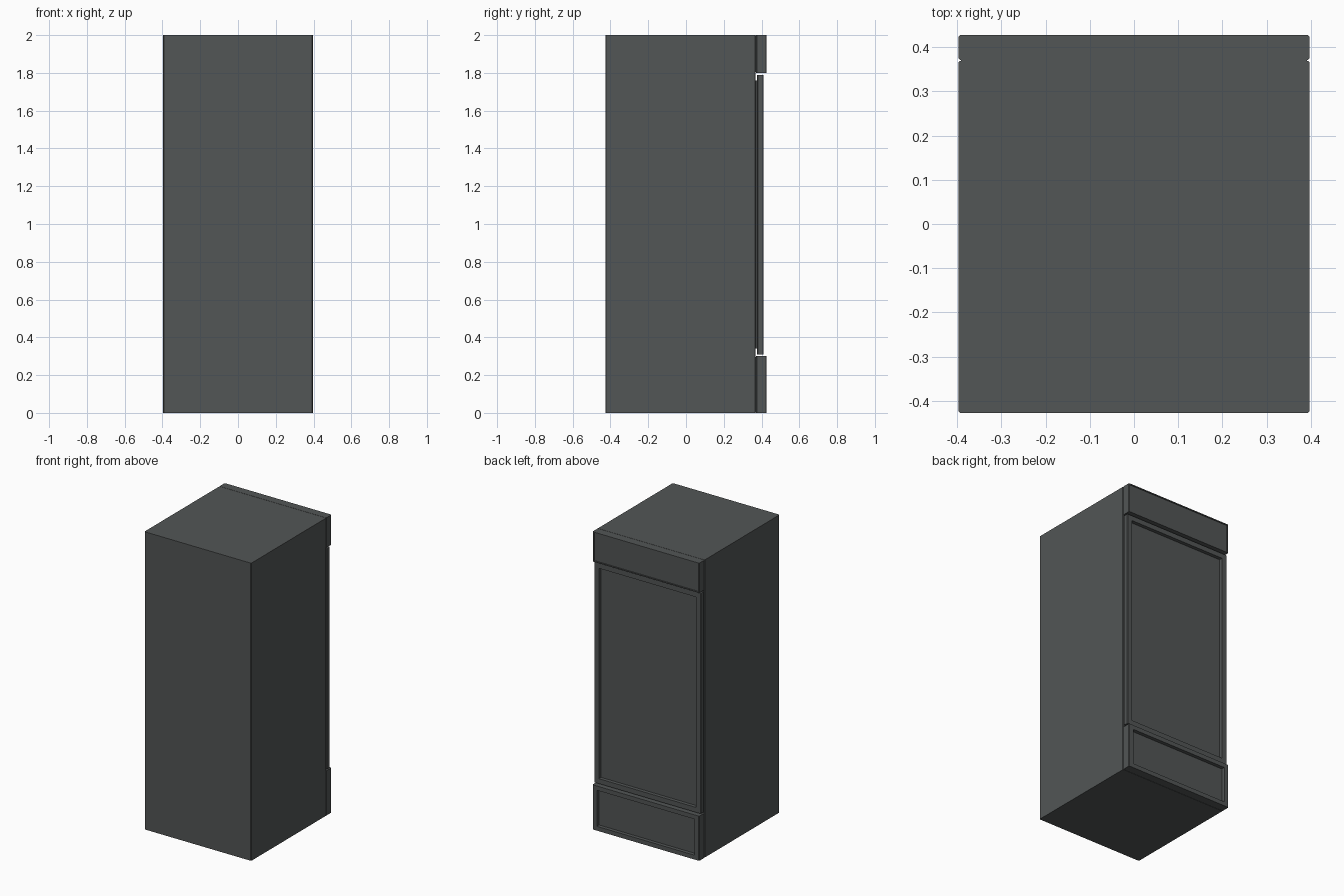
import bpy
import bmesh

if "Cube" in bpy.data.objects:
    bpy.data.objects.remove(bpy.data.objects["Cube"])

# Single dark grey paint
paint = bpy.data.materials.new("dark_grey_paint")
paint.diffuse_color = (0.085, 0.092, 0.092, 1)
paint.use_nodes = True
paint.node_tree.nodes["Principled BSDF"].inputs["Base Color"].default_value = paint.diffuse_color

W = 0.397        # half width of the cabinet
BACK = 0.427     # outermost depth of the panelled side


def box(name, half_w, y, z, chamfer=0.0, panel=None):
    """Box with chamfered upright edges and an optional recessed panel on its +y face.
    panel = (border width, recess depth)"""
    bm = bmesh.new()
    bmesh.ops.create_cube(bm, size=1)
    for v in bm.verts:
        v.co.x *= 2 * half_w
        v.co.y = y[0] if v.co.y < 0 else y[1]
        v.co.z = z[0] if v.co.z < 0 else z[1]
    if chamfer:
        upright = [e for e in bm.edges
                   if abs(e.verts[0].co.z - e.verts[1].co.z) > 1e-4]
        bmesh.ops.bevel(bm, geom=upright, offset=chamfer, segments=1,
                        affect='EDGES', profile=0.5)
    if panel:
        border, depth = panel
        bm.normal_update()
        face = max(bm.faces, key=lambda f: f.normal.y)
        bmesh.ops.inset_region(bm, faces=[face], thickness=border - chamfer)
        # straight-walled recess
        res = bmesh.ops.extrude_discrete_faces(bm, faces=[face])
        inner = res["faces"][0]
        for v in inner.verts:
            v.co.y -= depth
    bmesh.ops.recalc_face_normals(bm, faces=bm.faces)
    mesh = bpy.data.meshes.new(name)
    bm.to_mesh(mesh)
    bm.free()
    mesh.materials.append(paint)
    obj = bpy.data.objects.new(name, mesh)
    bpy.context.collection.objects.link(obj)
    return obj


# Main cabinet
box("cabinet_body", W, (-BACK, 0.369), (0, 2), chamfer=0.004)

# Header and base blocks framing the door
box("header_block", W, (0.371, BACK), (1.8, 2), 0.004, panel=(0.014, 0.005))
box("base_block", W, (0.371, BACK), (0, 0.3), 0.004, panel=(0.045, 0.024))

# Narrow filler closing the seam between body and blocks
for part, z in (("header_seam", (1.805, 1.997)), ("base_seam", (0.003, 0.295))):
    box(part, W - 0.006, (0.365, 0.375), z)

# Door standing off the body on a smaller seal
box("door", W, (0.377, 0.41), (0.31, 1.79), 0.003, panel=(0.05, 0.024))
box("door_seal", W - 0.03, (0.365, 0.38), (0.34, 1.76))
